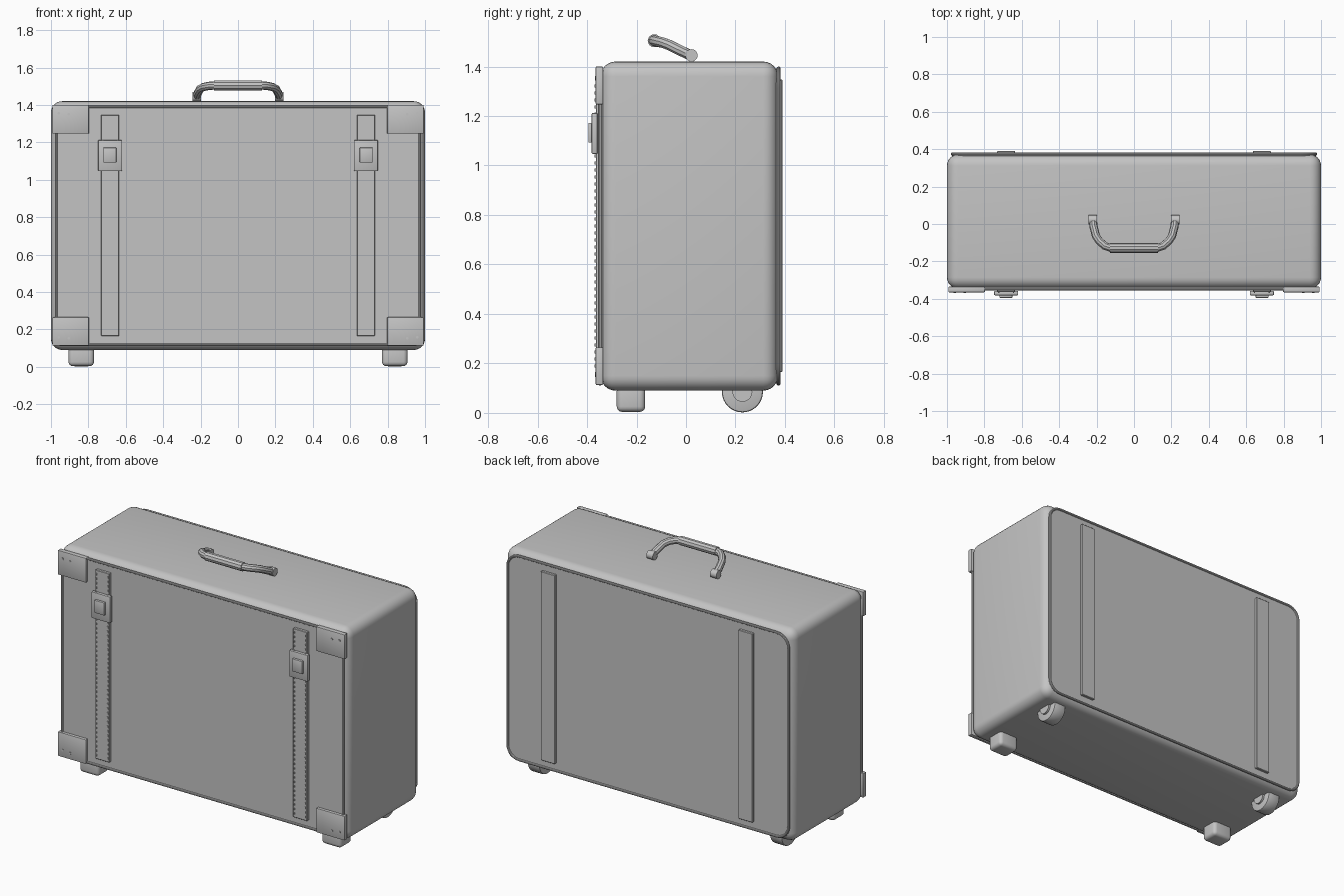
import bpy, bmesh, math
from mathutils import Vector, Matrix

if "Cube" in bpy.data.objects:
    bpy.data.objects.remove(bpy.data.objects["Cube"])

grey = bpy.data.materials.new("plain grey")
grey.diffuse_color = (0.55, 0.55, 0.55, 1)
grey.use_nodes = True
grey.node_tree.nodes["Principled BSDF"].inputs["Base Color"].default_value = grey.diffuse_color


def finish(obj, smooth=True):
    obj.data.materials.append(grey)
    if smooth:
        bpy.ops.object.select_all(action='DESELECT')
        obj.select_set(True)
        bpy.context.view_layer.objects.active = obj
        bpy.ops.object.shade_smooth_by_angle(angle=math.radians(35))
    return obj


def from_bmesh(name, bm, smooth=True):
    bmesh.ops.recalc_face_normals(bm, faces=bm.faces)
    mesh = bpy.data.meshes.new(name)
    bm.to_mesh(mesh)
    bm.free()
    obj = bpy.data.objects.new(name, mesh)
    bpy.context.collection.objects.link(obj)
    return finish(obj, smooth)


def add_box(bm, x, y, z):
    """Box between (min, max) pairs."""
    size = [b - a for a, b in (x, y, z)]
    mid = [(a + b) / 2 for a, b in (x, y, z)]
    return bmesh.ops.create_cube(bm, size=1, matrix=Matrix.Translation(mid) @ Matrix.Diagonal((*size, 1)))


def box(name, x, y, z, bevel=0, segments=2):
    bm = bmesh.new()
    add_box(bm, x, y, z)
    if bevel:
        bmesh.ops.bevel(bm, geom=bm.edges[:], offset=bevel, segments=segments, profile=0.5, affect='EDGES')
    return from_bmesh(name, bm)


def cylinder(bm, center, radius, depth, axis='X', sides=32):
    turn = Matrix.Rotation(math.pi / 2, 4, 'Y' if axis == 'X' else 'X')
    bmesh.ops.create_cone(bm, cap_ends=True, segments=sides, radius1=radius, radius2=radius,
                          depth=depth, matrix=Matrix.Translation(center) @ turn)


def rounded_rect(hx, z0, z1, r, n=6):
    pts = []
    corners = [(hx - r, z1 - r), (-hx + r, z1 - r), (-hx + r, z0 + r), (hx - r, z0 + r)]
    for k, (cx, cz) in enumerate(corners):
        for i in range(n + 1):
            a = math.pi / 2 * (k + i / n)
            pts.append((cx + r * math.cos(a), cz + r * math.sin(a)))
    return pts


def tube(name, pts, radius, cyclic=False):
    curve = bpy.data.curves.new(name, 'CURVE')
    curve.dimensions = '3D'
    curve.bevel_depth = radius
    curve.bevel_resolution = 3
    curve.use_fill_caps = True
    spline = curve.splines.new('POLY')
    spline.points.add(len(pts) - 1)
    for p, co in zip(spline.points, pts):
        p.co = (*co, 1)
    spline.use_cyclic_u = cyclic
    tmp = bpy.data.objects.new(name, curve)
    bpy.context.collection.objects.link(tmp)
    mesh = bpy.data.meshes.new_from_object(tmp.evaluated_get(bpy.context.evaluated_depsgraph_get()))
    bpy.data.objects.remove(tmp)
    obj = bpy.data.objects.new(name, mesh)
    bpy.context.collection.objects.link(obj)
    return finish(obj)


# Case shell
box("case_body", (-1, 1), (-0.345, 0.372), (0.09, 1.42), 0.06, 6)

# Front and back panels, each with piping round the edge
for side, y_in, y_out, r in (("front", -0.30, -0.347, 0.03), ("back", 0.33, 0.374, 0.08)):
    bm = bmesh.new()
    outline = rounded_rect(0.972, 0.118, 1.392, r)
    rim = bm.faces.new([bm.verts.new((x, y_in, z)) for x, z in outline])
    ext = bmesh.ops.extrude_face_region(bm, geom=[rim])
    moved = [g for g in ext["geom"] if isinstance(g, bmesh.types.BMVert)]
    bmesh.ops.translate(bm, verts=moved, vec=(0, y_out - y_in, 0))
    from_bmesh(side + "_panel", bm)
    tube(side + "_piping", [(x, y_out, z) for x, z in outline], 0.008, True)

for s, label in ((-1, "left"), (1, "right")):
    def span(a, b):
        return tuple(sorted((s * a, s * b)))

    # Front strap with two rows of stitches
    box(label + "_front_strap", span(0.635, 0.733), (-0.364, -0.34), (0.165, 1.347), 0.003, 1)
    bm = bmesh.new()
    for row in (0.645, 0.723):
        for i in range(41):
            z = 0.19 + i * 0.0283
            add_box(bm, (s * row - 0.003, s * row + 0.003), (-0.369, -0.362), (z - 0.006, z + 0.006))
    from_bmesh(label + "_stitches", bm, False)

    # Buckle with raised centre
    box(label + "_buckle", span(0.62, 0.748), (-0.381, -0.358), (1.047, 1.212), 0.004, 2)
    box(label + "_buckle_button", span(0.65, 0.72), (-0.395, -0.375), (1.092, 1.172), 0.004, 2)

    # Back strap
    box(label + "_back_strap", span(0.635, 0.733), (0.365, 0.39), (0.165, 1.347), 0.003, 1)

    # Corner plates with two small cross-head screws each
    for z0, z1, level in ((0.113, 0.265, "lower"), (1.247, 1.40, "upper")):
        name = label + "_" + level
        box(name + "_corner_plate", span(0.797, 0.992), (-0.365, -0.335), (z0, z1), 0.004, 2)
        bm = bmesh.new()
        zs = z1 - 0.045 if level == "upper" else z0 + 0.045
        for x, z in ((0.958, zs), (0.905, zs - 0.005)):
            cylinder(bm, (s * x, -0.365, z), 0.007, 0.006, 'Y', 10)
        from_bmesh(name + "_screws", bm)

    # Front foot
    box(label + "_foot", span(0.77, 0.906), (-0.28, -0.165), (0.004, 0.11), 0.022, 4)

    # Half-sunk rear wheel with hub
    bm = bmesh.new()
    cylinder(bm, (s * 0.838, 0.228, 0.085), 0.083, 0.085)
    bmesh.ops.bevel(bm, geom=[e for e in bm.edges if abs(e.verts[0].co.x - e.verts[1].co.x) < 1e-5],
                    offset=0.008, segments=2, profile=0.5, affect='EDGES')
    cylinder(bm, (s * 0.838, 0.228, 0.085), 0.04, 0.11)
    from_bmesh(label + "_wheel", bm)

    # Handle pivot
    bm = bmesh.new()
    cylinder(bm, (s * 0.22, 0.022, 1.445), 0.025, 0.044, 'X', 20)
    from_bmesh(label + "_handle_pivot", bm)

# Carrying handle, tipped forward, with a thicker grip
half = [(0.22, 0.02, 1.445), (0.216, -0.015, 1.461), (0.203, -0.065, 1.486),
        (0.185, -0.092, 1.496), (0.155, -0.118, 1.502), (0.125, -0.128, 1.504)]
tube("handle_bar", half + [(-x, y, z) for x, y, z in reversed(half)], 0.022)
tube("handle_grip", [(-0.127, -0.128, 1.504), (0.127, -0.128, 1.504)], 0.027)
